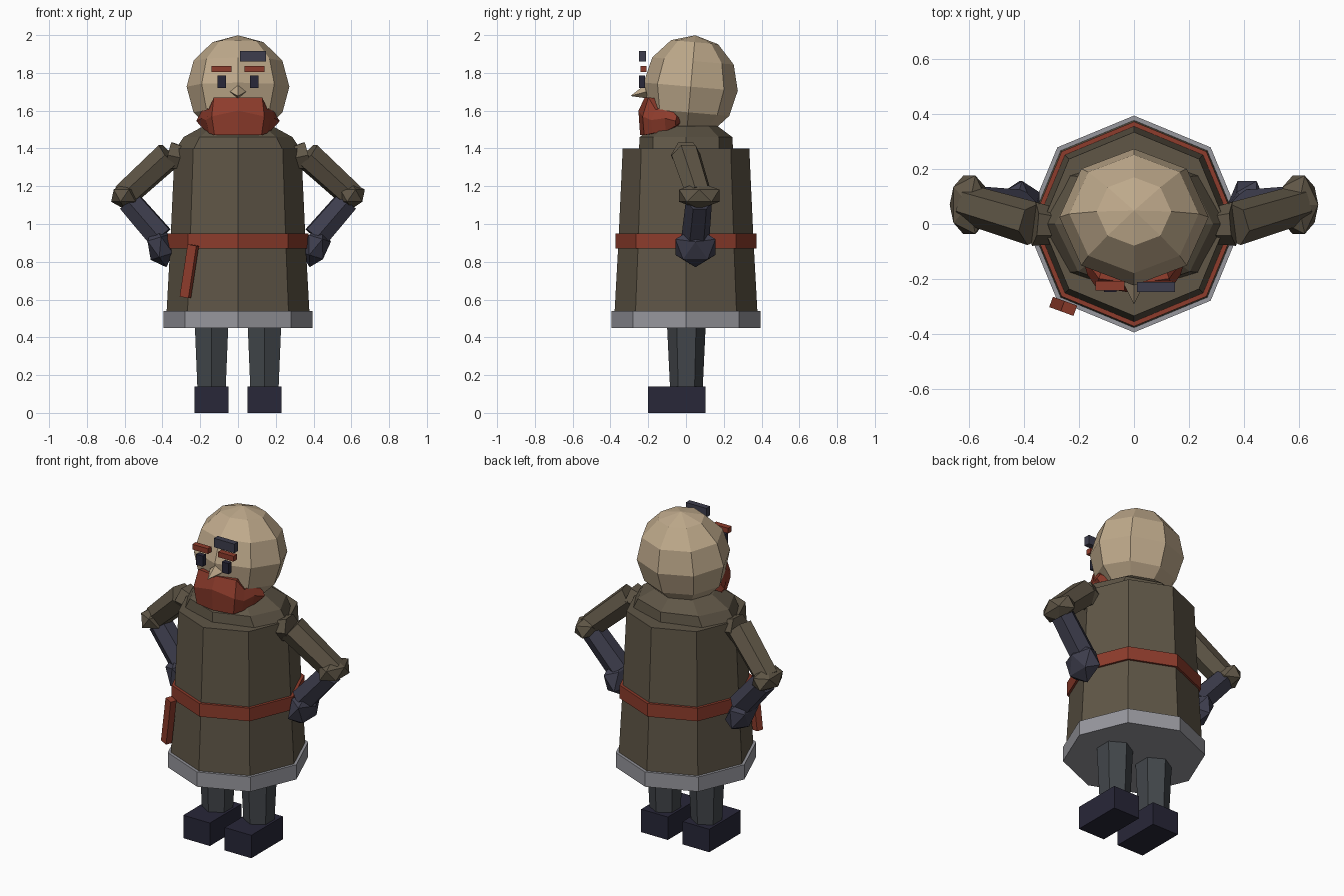
import bpy, bmesh, math
from mathutils import Vector, Matrix, Euler

if "Cube" in bpy.data.objects:
    bpy.data.objects.remove(bpy.data.objects["Cube"])


def material(name, rgb):
    m = bpy.data.materials.new(name)
    m.diffuse_color = (*rgb, 1)
    m.use_nodes = True
    m.node_tree.nodes["Principled BSDF"].inputs["Base Color"].default_value = m.diffuse_color
    return m


COAT = material("coat_brown", (.115, .093, .062))
SKIN = material("skin", (.52, .40, .26))
RED = material("red", (.27, .045, .025))
SLATE = material("slate", (.048, .048, .075))
NAVY = material("navy", (.021, .02, .04))
TROUSER = material("trouser", (.055, .062, .07))
TRIM = material("trim", (.31, .31, .34))


def finish(name, bm, mat, matrix=None):
    if matrix:
        bm.transform(matrix)
    bmesh.ops.recalc_face_normals(bm, faces=bm.faces)
    me = bpy.data.meshes.new(name)
    bm.to_mesh(me)
    bm.free()
    me.materials.append(mat)
    ob = bpy.data.objects.new(name, me)
    bpy.context.collection.objects.link(ob)
    return ob


def place(c, size=(1, 1, 1), rot=(0, 0, 0)):
    return Matrix.LocRotScale(Vector(c), Euler(rot), Vector(size))


def box(name, c, size, mat, rot=(0, 0, 0)):
    bm = bmesh.new()
    bmesh.ops.create_cube(bm, size=1)
    return finish(name, bm, mat, place(c, size, rot))


def ball(name, c, size, mat, rot=(0, 0, 0)):
    bm = bmesh.new()
    bmesh.ops.create_icosphere(bm, subdivisions=1, radius=1)
    return finish(name, bm, mat, place(c, size, rot))


def loft(name, rings, sides, mat, matrix=None, phase=0):
    """Capped stack of rings, each (z, x radius, y radius)."""
    bm = bmesh.new()
    loops = []
    for z, rx, ry in rings:
        angles = [phase + math.tau * i / sides for i in range(sides)]
        loops.append([bm.verts.new((rx * math.cos(a), ry * math.sin(a), z)) for a in angles])
    for lo, hi in zip(loops, loops[1:]):
        for i in range(sides):
            j = (i + 1) % sides
            bm.faces.new((lo[i], lo[j], hi[j], hi[i]))
    bm.faces.new(loops[0])
    bm.faces.new(loops[-1])
    return finish(name, bm, mat, matrix)


def limb(name, a, b, ra, rb, mat):
    a, b = Vector(a), Vector(b)
    d = b - a
    m = Matrix.Translation(a) @ d.to_track_quat('Z', 'Y').to_matrix().to_4x4()
    return loft(name, [(0, ra, ra), (d.length, rb, rb)], 6, mat, m)


# Coat, hem, belt and collar: octagons with a corner facing forward
loft("coat", [(.5, .38, .38), (.9, .358, .358), (1.4, .335, .335)], 8, COAT)
loft("hem", [(.45, .395, .395), (.54, .395, .395)], 8, TRIM)
loft("belt", [(.87, .373, .373), (.95, .373, .373)], 8, RED)
loft("collar", [(1.38, .342, .25), (1.46, .288, .245), (1.52, .18, .165)], 8, COAT)
box("belt_tail", (-.258, -.30, .75), (.05, .04, .28), RED, (0, .16, -.35))

# Head: eight segments, tilted slightly back
bm = bmesh.new()
bmesh.ops.create_uvsphere(bm, u_segments=8, v_segments=6, radius=1)
finish("head", bm, SKIN, place((0, .025, 1.727), (.272, .25, .273), (math.radians(-5), 0, 0)))

# Nose: four-sided point
loft("nose", [(0, .042, .037), (.085, .001, .001)], 4, SKIN,
     place((0, -.21, 1.70), rot=(math.radians(105), 0, 0)))

# Eyes and brows, plus the patch on the forehead
for side, s in (("left", 1), ("right", -1)):
    box("eye_" + side, (s * .087, -.233, 1.753), (.045, .03, .065), NAVY)
    box("brow_" + side, (s * .087, -.225, 1.82), (.105, .034, .032), RED)
box("forehead_patch", (.08, -.23, 1.888), (.138, .036, .055), SLATE)

# Beard: strip wrapped round the jaw (x, y, top z, middle z, bottom z)
half = [(.215, -.05, 1.57, 1.545, 1.52), (.185, -.10, 1.63, 1.56, 1.49),
        (.165, -.165, 1.605, 1.55, 1.48), (.135, -.205, 1.67, 1.57, 1.47)]
columns = half + [(0, -.225, 1.67, 1.60, 1.47)] + [(-c[0], *c[1:]) for c in reversed(half)]
bm = bmesh.new()
strips = []
for x, y, top, mid, low in columns:
    strips.append([bm.verts.new(p) for p in (
        (x * .95, y * .97, top), (x * 1.03, y * 1.12, mid),
        (x * .92, y * 1.08, low), (x * .7, y * .5, low + .02), (x * .7, y * .5, top - .01))])
for a, b in zip(strips, strips[1:]):
    for i in range(5):
        j = (i + 1) % 5
        bm.faces.new((a[i], a[j], b[j], b[i]))
bm.faces.new(strips[0])
bm.faces.new(strips[-1])
finish("beard", bm, RED)

# Arms on the hips, legs and boots
for side, s in (("left", 1), ("right", -1)):
    limb("upper_arm_" + side, (s * .365, .0, 1.365), (s * .6, .07, 1.15), .08, .072, COAT)
    limb("shoulder_" + side, (s * .25, -.01, 1.34), (s * .365, .0, 1.365), .06, .08, COAT)
    ball("elbow_" + side, (s * .6, .07, 1.15), (.08, .125, .072), COAT)
    limb("forearm_" + side, (s * .575, .068, 1.12), (s * .41, .05, .93), .07, .075, SLATE)
    ball("hand_" + side, (s * .412, .05, .878), (.076, .125, .112), SLATE, (0, s * .3, 0))
    loft("leg_" + side, [(.12, .086, .086), (.5, .104, .104)], 6, TROUSER,
         place((s * .14, .002, 0)), math.pi / 2)
    box("boot_" + side, (s * .14, -.048, .07), (.18, .304, .14), NAVY)
